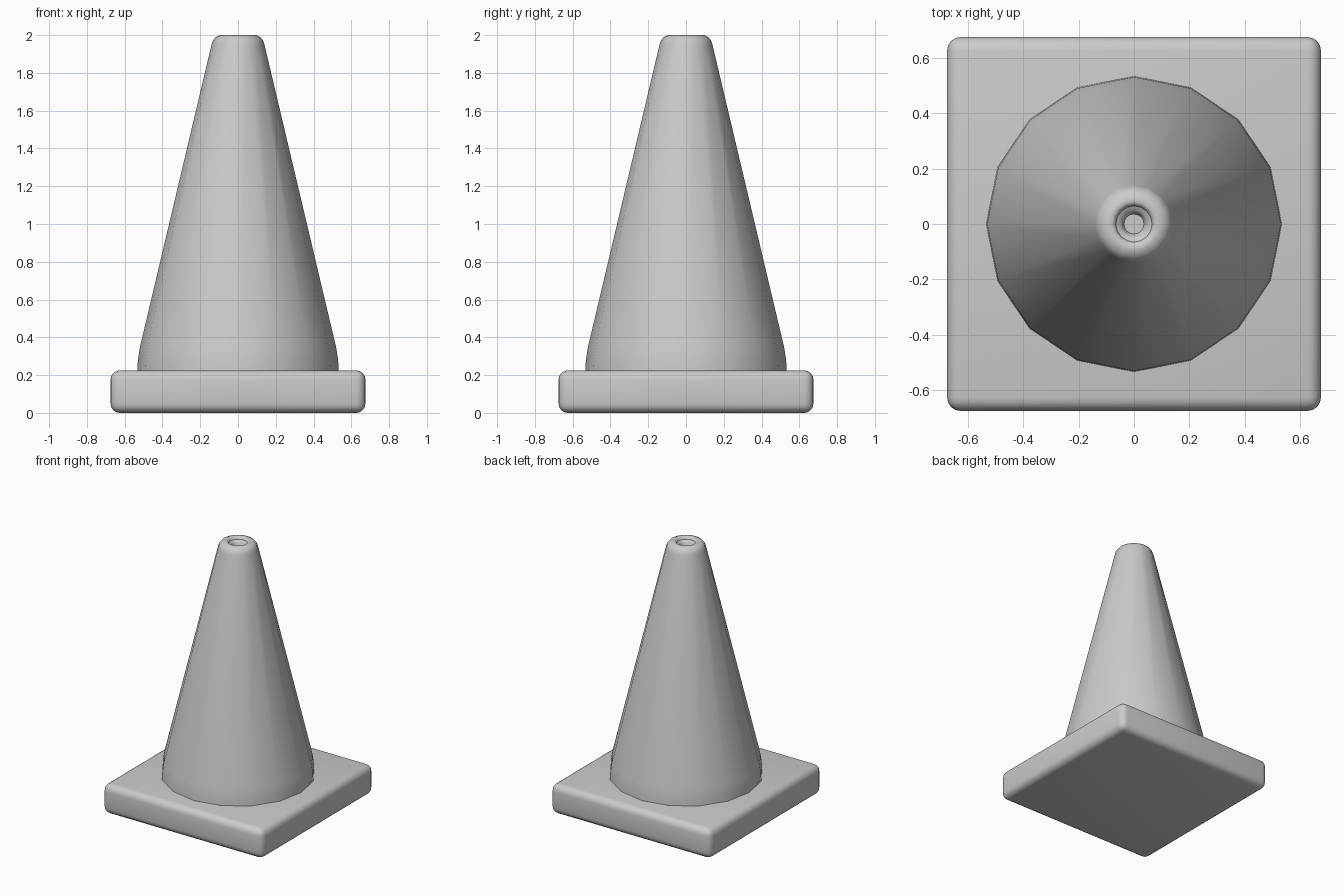
import bpy, bmesh, math

if "Cube" in bpy.data.objects:
    bpy.data.objects.remove(bpy.data.objects["Cube"])

def finish(bm, name, angle):
    bmesh.ops.recalc_face_normals(bm, faces=bm.faces)
    me = bpy.data.meshes.new(name)
    bm.to_mesh(me)
    bm.free()
    ob = bpy.data.objects.new(name, me)
    bpy.context.collection.objects.link(ob)
    bpy.ops.object.select_all(action='DESELECT')
    ob.select_set(True)
    bpy.context.view_layer.objects.active = ob
    bpy.ops.object.shade_smooth_by_angle(angle=math.radians(angle))
    return ob

# Square base slab with rounded edges
bm = bmesh.new()
bmesh.ops.create_cube(bm, size=1)
for v in bm.verts:
    v.co.x *= 1.35
    v.co.y *= 1.35
    v.co.z = (v.co.z + 0.5) * 0.225
bmesh.ops.bevel(bm, geom=bm.edges[:], offset=0.05, segments=4,
                profile=0.5, affect='EDGES')
finish(bm, "base", 40)

# Sixteen-sided cone, from foot over the rim into the shallow stepped hole
SIDES = 16
profile = [(0.535, 0.20), (0.533, 0.225), (0.530, 0.28), (0.520, 0.345),
           (0.140, 1.950), (0.133, 1.972), (0.118, 1.990), (0.095, 2.0),
           (0.080, 2.0), (0.070, 1.994), (0.065, 1.980), (0.048, 1.972),
           (0.044, 1.965), (0.036, 1.945)]
bm = bmesh.new()
rings = [[bm.verts.new((r * math.cos(2 * math.pi * i / SIDES),
                        r * math.sin(2 * math.pi * i / SIDES), z))
          for i in range(SIDES)] for r, z in profile]
for a, b in zip(rings, rings[1:]):
    for i in range(SIDES):
        j = (i + 1) % SIDES
        bm.faces.new((a[i], a[j], b[j], b[i]))
bm.faces.new(rings[0])
bm.faces.new(rings[-1])
finish(bm, "cone", 40)
